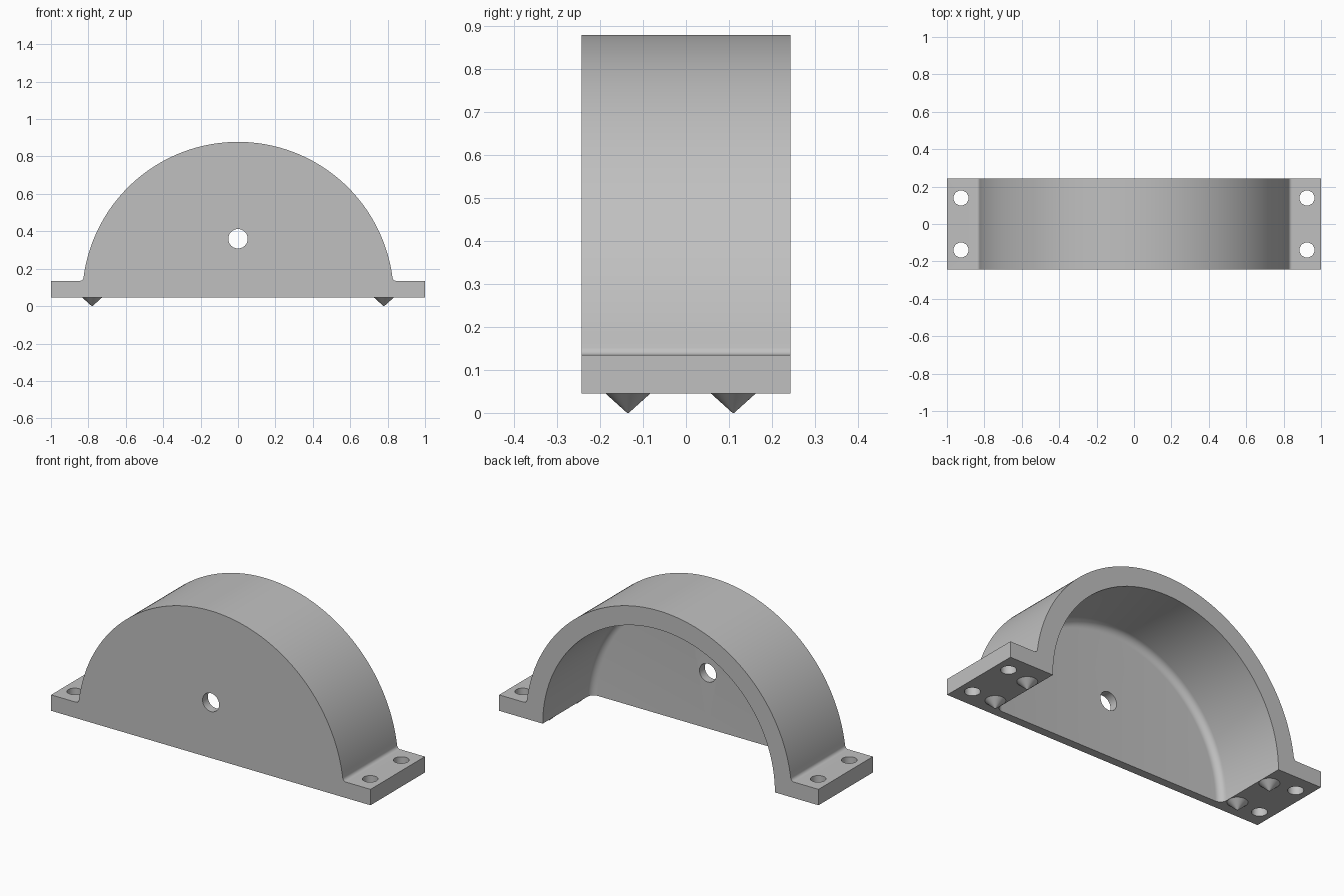
import bpy, bmesh, math
from mathutils import Matrix

if "Cube" in bpy.data.objects:
    bpy.data.objects.remove(bpy.data.objects["Cube"], do_unlink=True)

BASE, FLANGE_TOP = 0.045, 0.135      # underside and flange heights
HALF_DEPTH, WALL = 0.243, 0.048
R_OUT, R_IN = 0.833, 0.727
FOOT_FILLET, CAVITY_FILLET = 0.02, 0.04

grey = bpy.data.materials.new("light grey")
grey.use_nodes = True
colour = (0.53, 0.53, 0.53, 1)
grey.diffuse_color = colour
grey.node_tree.nodes["Principled BSDF"].inputs["Base Color"].default_value = colour


def make(name, bm):
    bmesh.ops.recalc_face_normals(bm, faces=bm.faces)
    mesh = bpy.data.meshes.new(name)
    bm.to_mesh(mesh)
    bm.free()
    mesh.materials.append(grey)
    ob = bpy.data.objects.new(name, mesh)
    bpy.context.collection.objects.link(ob)
    return ob


def arc(cx, cz, r, start, end, n):
    steps = [start + (end - start) * i / n for i in range(n + 1)]
    return [(cx + r * math.cos(a), cz + r * math.sin(a)) for a in steps]


def cone(name, loc, r1, r2, depth, axis="Z", n=48):
    bm = bmesh.new()
    turn = Matrix.Rotation(math.pi / 2, 4, "X") if axis == "Y" else Matrix()
    bmesh.ops.create_cone(bm, cap_ends=True, segments=n, radius1=r1, radius2=r2,
                          depth=depth, matrix=Matrix.Translation(loc) @ turn)
    return make(name, bm)


def smooth(ob):
    bpy.ops.object.select_all(action="DESELECT")
    ob.select_set(True)
    bpy.context.view_layer.objects.active = ob
    bpy.ops.object.shade_smooth_by_angle(angle=math.radians(30))


# Housing outline: flange, foot fillet, half circle, mirrored
fz = FLANGE_TOP + FOOT_FILLET
fx = math.sqrt((R_OUT + FOOT_FILLET) ** 2 - (fz - BASE) ** 2)
tilt = math.atan2(fz - BASE, fx)
right = [(1, BASE), (1, FLANGE_TOP)]
right += arc(fx, fz, FOOT_FILLET, -math.pi / 2, tilt - math.pi, 8)
right += arc(0, BASE, R_OUT, tilt, math.pi / 2, 48)[1:]
outline = right + [(-x, z) for x, z in reversed(right[:-1])]

bm = bmesh.new()
face = bm.faces.new([bm.verts.new((x, -HALF_DEPTH, z)) for x, z in outline])
ext = bmesh.ops.extrude_face_region(bm, geom=[face])
bmesh.ops.translate(bm, vec=(0, 2 * HALF_DEPTH, 0),
                    verts=[v for v in ext["geom"] if isinstance(v, bmesh.types.BMVert)])
housing = make("housing", bm)

# Cavity cutter: turned disc with a rounded inner corner, open at the back
floor_y = WALL - HALF_DEPTH
section = [(0, floor_y)]
section += arc(R_IN - CAVITY_FILLET, floor_y + CAVITY_FILLET, CAVITY_FILLET, -math.pi / 2, 0, 8)
section += [(R_IN, HALF_DEPTH + 0.1), (0, HALF_DEPTH + 0.1)]
bm = bmesh.new()
verts = [bm.verts.new((r, y, BASE)) for r, y in section]
edges = [bm.edges.new(pair) for pair in zip(verts, verts[1:])]
bmesh.ops.spin(bm, geom=verts + edges, cent=(0, 0, BASE), axis=(0, 1, 0),
               angle=2 * math.pi, steps=128)
bmesh.ops.remove_doubles(bm, verts=bm.verts, dist=0.0001)
cutters = [make("cavity_cutter", bm)]

# Shaft hole and four bolt holes
cutters.append(cone("shaft_hole_cutter", (0, -HALF_DEPTH, 0.36), 0.052, 0.052, 0.3, "Y"))
for x in (-0.925, 0.925):
    for y in (-0.139, 0.139):
        cutters.append(cone("bolt_hole_cutter", (x, y, 0.09), 0.04, 0.04, 0.3))

bpy.context.view_layer.objects.active = housing
for cutter in cutters:
    cutter.hide_render = True
    mod = housing.modifiers.new("cut", "BOOLEAN")
    mod.operation, mod.solver, mod.object = "DIFFERENCE", "EXACT", cutter
    bpy.ops.object.modifier_apply(modifier=mod.name)
    bpy.data.objects.remove(cutter, do_unlink=True)
smooth(housing)

# Locating spikes under the flanges
for side, x in (("right", -0.78), ("left", 0.78)):
    for end, y in (("front", -0.135), ("back", 0.11)):
        smooth(cone(f"{side}_{end}_spike", (x, y, BASE / 2), 0.002, 0.052, BASE))
